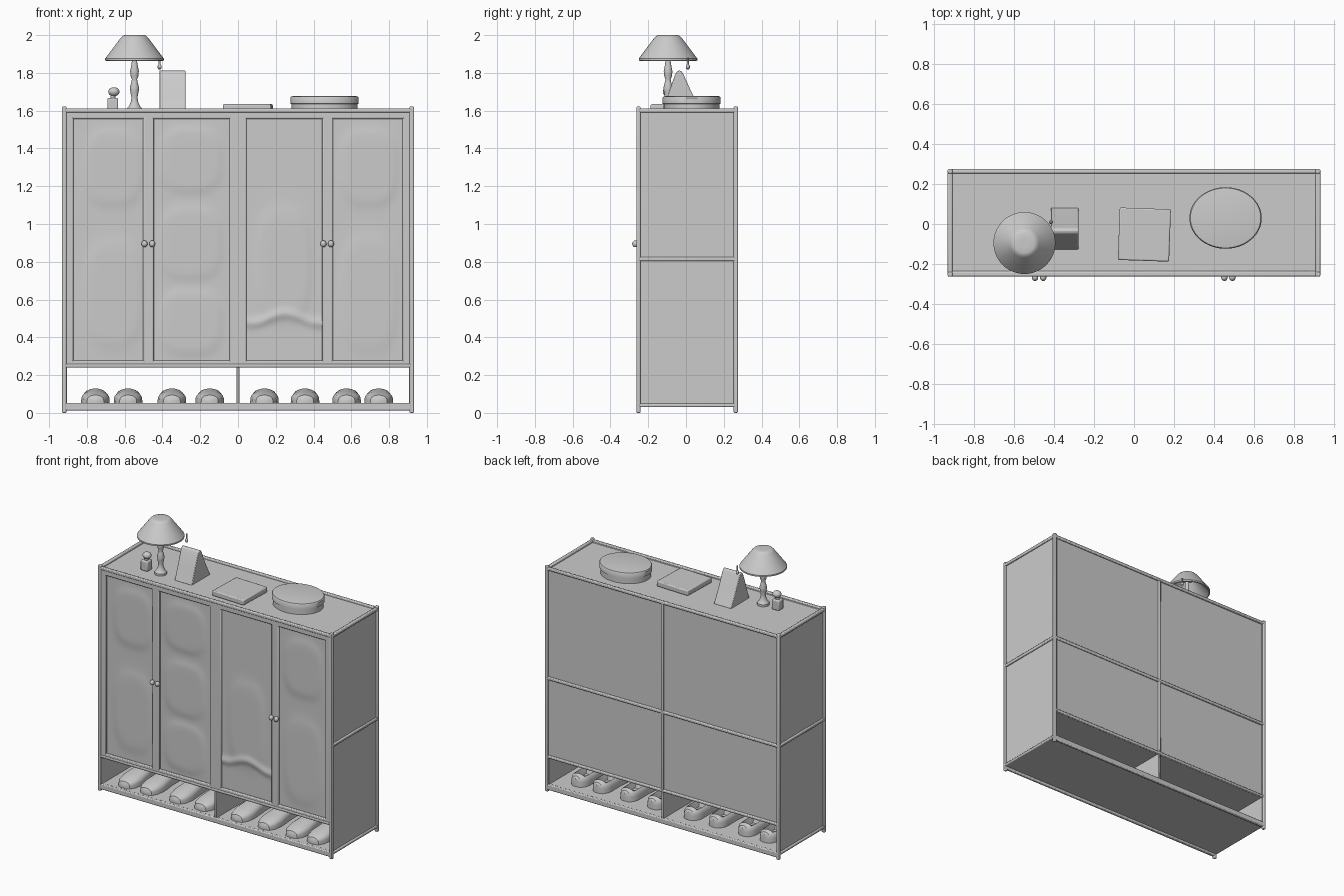
import bpy, bmesh
from math import sin, cos, pi, exp, radians, sqrt


def finish(bm, name, bevel=0.0, segments=2):
    bmesh.ops.recalc_face_normals(bm, faces=bm.faces)
    me = bpy.data.meshes.new(name)
    bm.to_mesh(me)
    bm.free()
    me.shade_smooth()
    me.set_sharp_from_angle(angle=radians(35))
    ob = bpy.data.objects.new(name, me)
    bpy.context.collection.objects.link(ob)
    if bevel:
        m = ob.modifiers.new("Bevel", "BEVEL")
        m.width, m.segments = bevel, segments
        m.limit_method = "ANGLE"
    return ob


def box(name, x0, x1, y0, y1, z0, z1, bevel=0.0):
    bm = bmesh.new()
    bmesh.ops.create_cube(bm, size=1)
    for v in bm.verts:
        v.co = ((x0 + x1) / 2 + v.co.x * (x1 - x0), (y0 + y1) / 2 + v.co.y * (y1 - y0),
                (z0 + z1) / 2 + v.co.z * (z1 - z0))
    return finish(bm, name, bevel)


def loft(bm, rings, closed=True):
    """Skin equal-length rings of points, capping both ends."""
    vs = [[bm.verts.new(p) for p in r] for r in rings]
    n = len(vs[0])
    for a, b in zip(vs, vs[1:]):
        for i in range(n if closed else n - 1):
            j = (i + 1) % n
            bm.faces.new((a[i], a[j], b[j], b[i]))
    if closed:
        bm.faces.new(vs[0])
        bm.faces.new(vs[-1])


def turned(name, cx, cy, profile, n=40, sy=1.0):
    bm = bmesh.new()
    loft(bm, [[(cx + r * cos(2 * pi * i / n), cy + sy * r * sin(2 * pi * i / n), z)
               for i in range(n)] for r, z in profile])
    return finish(bm, name)


def ball(name, c, r):
    bm = bmesh.new()
    bmesh.ops.create_uvsphere(bm, u_segments=20, v_segments=12, radius=1)
    for v in bm.verts:
        v.co = [c[i] + r[i] * v.co[i] for i in range(3)]
    return finish(bm, name)


# Cabinet carcass
box("cabinet_body", -0.915, 0.915, -0.238, 0.262, 0.243, 1.597)
box("bottom_board", -0.92, 0.92, -0.255, 0.268, 0.03, 0.05)
for s, side in ((-1, "left"), (1, "right")):
    xs = sorted((s * 0.905, s * 0.921))
    box(side + "_side_panel", *xs, -0.25, 0.265, 0.035, 1.597)
    # Corner posts and side rails
    xp = sorted((s * 0.908, s * 0.932))
    box(side + "_front_post", *xp, -0.263, -0.24, 0.0, 1.622, 0.006)
    box(side + "_back_post", *xp, 0.252, 0.275, 0.0, 1.622, 0.006)
    for label, z0, z1 in (("bottom", 0.03, 0.05), ("middle", 0.803, 0.825), ("top", 1.59, 1.612)):
        box(f"{side}_{label}_side_rail", *xp, -0.25, 0.262, z0, z1, 0.006)

# Front and back rails
for label, y0, y1 in (("front", -0.262, -0.24), ("back", 0.253, 0.274)):
    box(label + "_bottom_rail", -0.925, 0.925, y0, y1, 0.013, 0.052, 0.006)
    box(label + "_top_rail", -0.925, 0.925, y0, y1, 1.59, 1.612, 0.006)
    box(label + "_shelf_rail", -0.92, 0.92, y0, y1, 0.24, 0.26, 0.006)
box("back_middle_rail", -0.915, 0.915, 0.255, 0.274, 0.803, 0.825, 0.006)
box("back_centre_stile", -0.01, 0.01, 0.255, 0.274, 0.25, 1.6, 0.006)
box("shoe_shelf_divider", -0.008, 0.008, -0.255, 0.268, 0.045, 0.245, 0.003)

# Front face frame around the four door panels
for i, (x0, x1) in enumerate(((-0.915, -0.872), (-0.502, -0.446), (-0.045, 0.045),
                              (0.446, 0.502), (0.872, 0.915))):
    box(f"door_stile_{i + 1}", x0, x1, -0.258, -0.235, 0.245, 1.6, 0.006)
box("door_lower_rail", -0.915, 0.915, -0.258, -0.235, 0.245, 0.277, 0.006)
box("door_upper_rail", -0.915, 0.915, -0.258, -0.235, 1.557, 1.6, 0.006)


# Door panels with shallow pressed relief: pads are (x, z, half width, half height)
def door_panel(name, x0, x1, pads, fold=False):
    nx, nz = 36, 100
    z0, z1 = 0.27, 1.565

    def depth(x, z):
        d = 0.0
        for px, pz, rx, rz in pads:
            r = (abs((x - px) / rx) ** 3 + abs((z - pz) / rz) ** 3) ** (1 / 3)
            d += 0.007 / (1 + exp((r - 1) * 14))
        if fold:
            line = 0.5 + 0.025 * cos((x - 0.25) * 18)
            d += 0.01 * exp(-((z - line) / 0.025) ** 2)
        return -0.244 - d

    bm = bmesh.new()
    rows = []
    for j in range(nz + 1):
        z = z0 + (z1 - z0) * j / nz
        rows.append([(x0 + (x1 - x0) * i / nx, depth(x0 + (x1 - x0) * i / nx, z), z)
                     for i in range(nx + 1)])
    loft(bm, rows, closed=False)
    return finish(bm, name)


door_panel("door_panel_1", -0.878, -0.496, [(-0.66, 1.3, 0.15, 0.2), (-0.66, 0.63, 0.15, 0.28)])
door_panel("door_panel_2", -0.452, -0.039,
           [(-0.25, 1.34, 0.16, 0.17), (-0.25, 0.9, 0.16, 0.19), (-0.25, 0.48, 0.16, 0.17)])
door_panel("door_panel_3", 0.039, 0.452, [(0.24, 0.78, 0.14, 0.3)], fold=True)
door_panel("door_panel_4", 0.496, 0.878, [(0.69, 1.3, 0.15, 0.2), (0.69, 0.63, 0.15, 0.3)])

# Door knobs in pairs
for i, x in enumerate((-0.495, -0.454, 0.452, 0.492)):
    ball(f"door_knob_{i + 1}", (x, -0.268, 0.895), (0.016, 0.017, 0.018))


# Shoes: half-round sections from toe to heel, with a dipped foot opening
def shoe(name, cx):
    stations = ((-0.225, .02, .025), (-0.215, .045, .045), (-0.18, .066, .056), (-0.12, .076, .066),
                (-0.04, .07, .076), (0.0, .066, .08), (0.02, .065, .081), (0.12, .066, .081),
                (0.15, .06, .08), (0.18, .04, .072), (0.19, .018, .06))
    bm = bmesh.new()
    rings = []
    for y, w, h in stations:
        ring = []
        for i in range(17):
            a = pi * i / 16
            z = h * sqrt(max(sin(a), 0))
            if 0.01 < y < 0.14 and abs(cos(a)) < 0.7:
                z = 0.02
            ring.append((cx + w * cos(a), y, 0.049 + z))
        rings.append(ring)
    loft(bm, rings)
    return finish(bm, name)


for i, x in enumerate((-0.755, -0.582, -0.35, -0.15, 0.14, 0.355, 0.575, 0.745)):
    shoe(f"shoe_{i + 1}", x)

# Table lamp
LX, LY = -0.548, -0.095
turned("lamp_stem", LX, LY,
       [(0.04, 1.595), (0.04, 1.612), (0.03, 1.622), (0.02, 1.645), (0.016, 1.67), (0.022, 1.7),
        (0.025, 1.72), (0.017, 1.75), (0.014, 1.765), (0.021, 1.785), (0.023, 1.81),
        (0.017, 1.84), (0.014, 1.86), (0.014, 1.97)], 24)
turned("lamp_shade", LX, LY,
       [(0.02, 1.98), (0.06, 1.975), (0.142, 1.868), (0.148, 1.863), (0.155, 1.866), (0.155, 1.876),
        (0.074, 1.984), (0.062, 1.996), (0.05, 2.0), (0.02, 2.0)], 48)
turned("lamp_pull_cord", -0.415, 0.01, [(0.005, 1.88), (0.005, 1.845), (0.01, 1.838),
                                        (0.01, 1.825), (0.004, 1.818)], 12)

# Perfume bottle
box("bottle_body", -0.691, -0.634, -0.123, -0.067, 1.595, 1.667, 0.007)
turned("bottle_neck", -0.662, LY, [(0.014, 1.66), (0.012, 1.685)], 16)
ball("bottle_stopper", (-0.657, LY, 1.7), (0.03, 0.028, 0.024))

# Standing photo frame with flared tent profile
bm = bmesh.new()
tent = ((-0.128, 1.595), (-0.12, 1.615), (-0.09, 1.7), (-0.06, 1.785), (-0.048, 1.807),
        (-0.035, 1.813), (-0.022, 1.807), (-0.01, 1.785), (0.028, 1.7), (0.072, 1.615), (0.082, 1.595))
loft(bm, [[(x, y, z) for y, z in tent] for x in (-0.416, -0.278)])
finish(bm, "photo_frame", 0.004)

# Book and oval lidded box
book = box("book", -0.128, 0.128, -0.131, 0.131, 1.595, 1.634, 0.007)
book.location = (0.052, -0.053, 0)
book.rotation_euler = (0, 0, radians(-2))
turned("oval_box", 0.458, 0.03, [(0.174, 1.595), (0.174, 1.61), (0.174, 1.634), (0.181, 1.637),
                                 (0.181, 1.668), (0.176, 1.675), (0.165, 1.677)], 64, 0.85)
